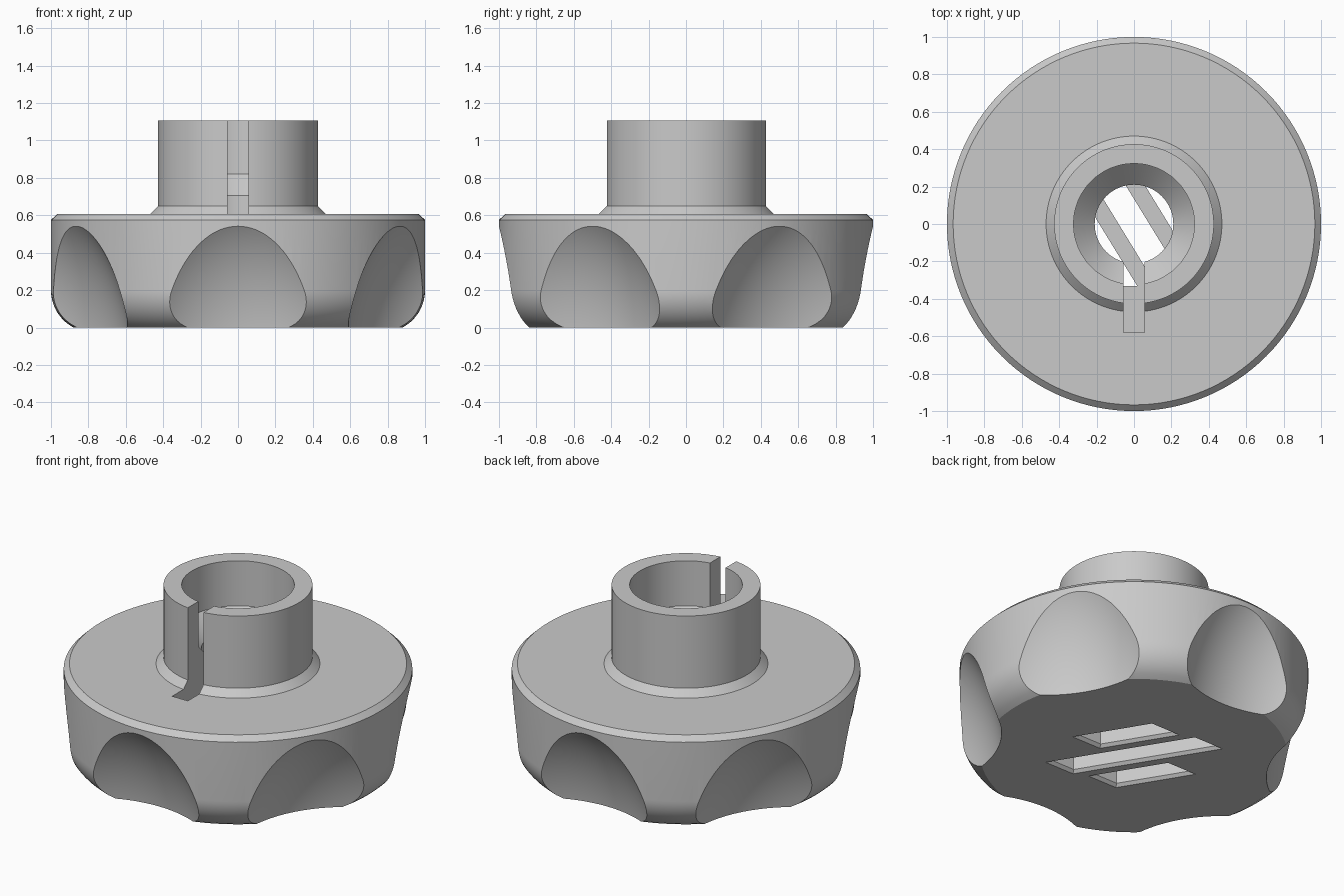
import bpy, bmesh, math
from mathutils import Matrix

cube = bpy.data.objects.get("Cube")
if cube:
    bpy.data.objects.remove(cube, do_unlink=True)

SEGMENTS = 128
FLOOR = 0.12          # height of the inner floor


def add_object(name, bm):
    bmesh.ops.recalc_face_normals(bm, faces=bm.faces)
    mesh = bpy.data.meshes.new(name)
    bm.to_mesh(mesh)
    bm.free()
    obj = bpy.data.objects.new(name, mesh)
    bpy.context.collection.objects.link(obj)
    return obj


def loft(name, rings):
    """Closed solid through rings of points, capped at both ends."""
    bm = bmesh.new()
    loops = [[bm.verts.new(p) for p in ring] for ring in rings]
    count = len(loops[0])
    for low, high in zip(loops, loops[1:]):
        for i in range(count):
            j = (i + 1) % count
            bm.faces.new((low[i], low[j], high[j], high[i]))
    bm.faces.new(loops[0][::-1])
    bm.faces.new(loops[-1])
    return add_object(name, bm)


def turned(name, profile):
    """Solid of revolution from (radius, height) pairs."""
    turns = [2 * math.pi * i / SEGMENTS for i in range(SEGMENTS)]
    return loft(name, [[(r * math.cos(a), r * math.sin(a), z) for a in turns]
                       for r, z in profile])


def cut(target, cutter):
    mod = target.modifiers.new("cut", 'BOOLEAN')
    mod.operation = 'DIFFERENCE'
    mod.solver = 'EXACT'
    mod.object = cutter
    bpy.context.view_layer.objects.active = target
    bpy.ops.object.modifier_apply(modifier=mod.name)
    bpy.data.objects.remove(cutter, do_unlink=True)


# Knob body with rounded lower edge, chamfered rim, collar and boss
bend, start = 0.227, 0.2
profile = []
for i in range(11):
    z = start * i / 10
    profile.append((1 - bend + math.sqrt(bend ** 2 - (start - z) ** 2), z))
profile += [(1, 0.575), (0.967, 0.607), (0.47, 0.607), (0.427, 0.65), (0.427, 1.107)]
knob = turned("knob", profile)

# Six shallow finger scoops, rounded and deepest at the bottom
for k in range(6):
    bm = bmesh.new()
    place = (Matrix.Rotation(math.radians(30 + 60 * k), 4, 'Z')
             @ Matrix.Translation((1.47, 0, -0.234))
             @ Matrix.Diagonal((0.706, 0.706, 1.04, 1)))
    bmesh.ops.create_uvsphere(bm, u_segments=128, v_segments=80, radius=1, matrix=place)
    cut(knob, add_object("scoop_cutter", bm))

# Stepped bore with a conical shoulder
cut(knob, turned("bore_cutter", [(0.21, FLOOR), (0.21, 0.707), (0.323, 0.822), (0.323, 1.3)]))

# Front slit through the boss and into the body
bm = bmesh.new()
bmesh.ops.create_cube(bm, size=1, matrix=Matrix.Translation((0, -0.29, FLOOR + 0.6))
                      @ Matrix.Diagonal((0.11, 0.58, 1.2, 1)))
cut(knob, add_object("slit_cutter", bm))

# Three slanted slots in the underside with bevelled mouths
lean, bevel = math.radians(31.5), 0.0175


def slot_ring(cx, cy, half_width, half_length, z):
    dx = half_width / math.cos(lean)
    return [(cx + side * dx - end * half_length * math.tan(lean), cy + end * half_length, z)
            for side, end in ((-1, -1), (1, -1), (1, 1), (-1, 1))]


for cx, cy, length in ((0, 0, 0.385), (0.18, 0.143, 0.205), (-0.18, -0.143, 0.205)):
    sizes = ((0.0875 + bevel, length + bevel, -bevel), (0.07, length - bevel, bevel),
             (0.07, length - bevel, FLOOR + 0.03))
    cut(knob, loft("slot_cutter", [slot_ring(cx, cy, *s) for s in sizes]))

# Single grey plastic
grey = bpy.data.materials.new("grey plastic")
grey.use_nodes = True
colour = (0.59, 0.59, 0.59, 1)
grey.diffuse_color = colour
grey.node_tree.nodes["Principled BSDF"].inputs["Base Color"].default_value = colour
knob.data.materials.clear()
knob.data.materials.append(grey)

bpy.ops.object.select_all(action='DESELECT')
knob.select_set(True)
bpy.context.view_layer.objects.active = knob
bpy.ops.object.shade_smooth_by_angle(angle=math.radians(25))
